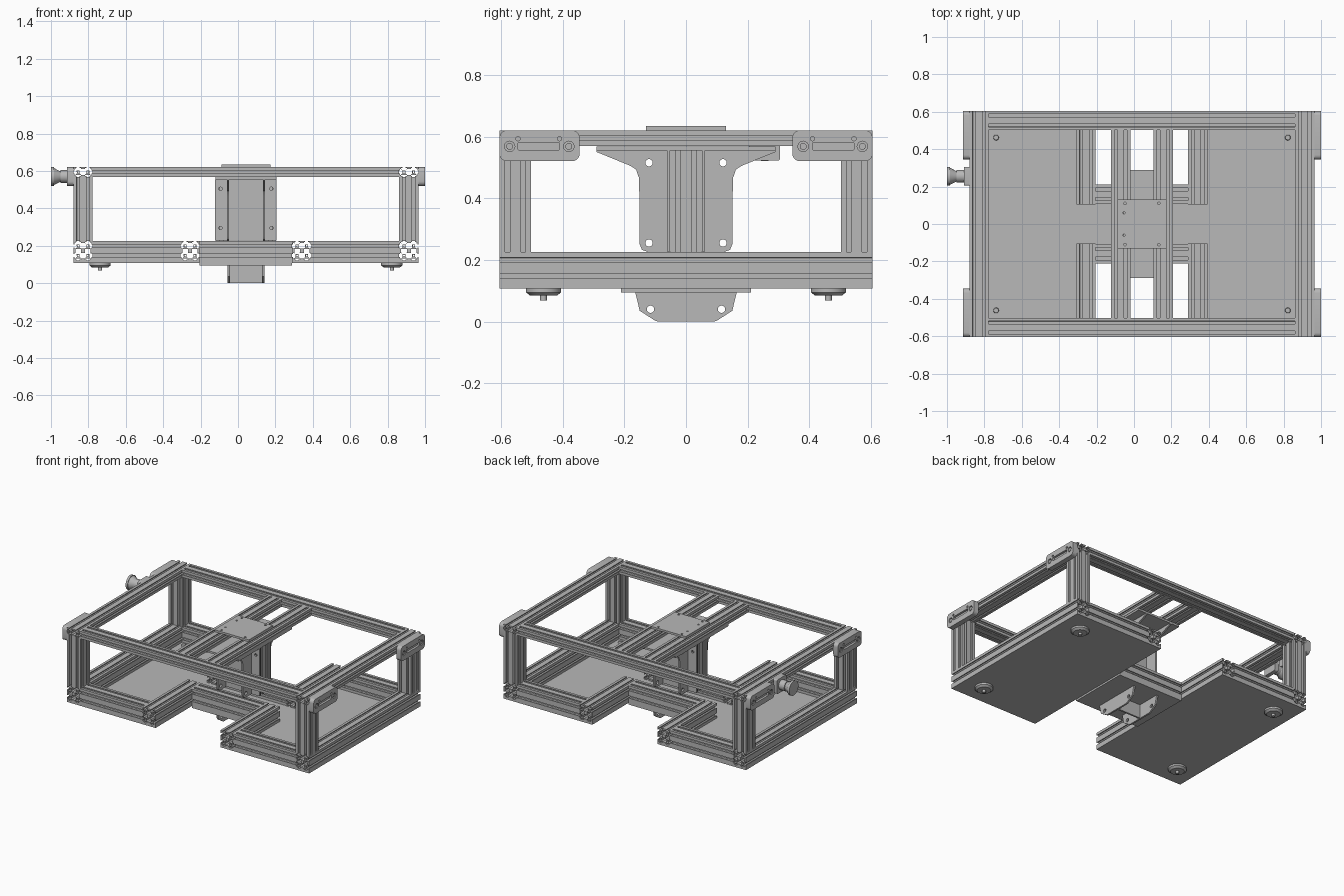
import bpy, bmesh, math
from mathutils import Matrix, Vector

if "Cube" in bpy.data.objects:
    bpy.data.objects.remove(bpy.data.objects["Cube"], do_unlink=True)

grey = bpy.data.materials.new("aluminium_grey")
grey.use_nodes = True
colour = (0.48, 0.48, 0.48, 1)
grey.diffuse_color = colour
grey.node_tree.nodes["Principled BSDF"].inputs["Base Color"].default_value = colour

XC = 0.0425          # middle of the frame in x
HX, HY = 0.9225, 0.605   # half size of the frame
W = 0.103            # wide side of an extrusion
Z0, Z1, Z2, Z3 = 0.122, 0.225, 0.569, 0.62   # rail heights
# Columns give the world direction of the profile's u, v and its length
AXES = {"x": ((0, 1, 0), (0, 0, 1), (1, 0, 0)),
        "y": ((1, 0, 0), (0, 0, 1), (0, -1, 0)),
        "z": ((1, 0, 0), (0, 1, 0), (0, 0, 1))}


def finish(name, bm):
    bmesh.ops.remove_doubles(bm, verts=bm.verts, dist=1e-5)
    bmesh.ops.recalc_face_normals(bm, faces=bm.faces)
    me = bpy.data.meshes.new(name)
    bm.to_mesh(me)
    bm.free()
    me.materials.clear()
    me.materials.append(grey)
    ob = bpy.data.objects.new(name, me)
    bpy.context.collection.objects.link(ob)
    bpy.ops.object.select_all(action='DESELECT')
    ob.select_set(True)
    bpy.context.view_layer.objects.active = ob
    bpy.ops.object.shade_smooth_by_angle(angle=math.radians(30))
    return ob


def prism(name, loops, axis, lo, hi):
    """Extrude an outline with holes (world coordinates) from lo to hi."""
    cu = bpy.data.curves.new(name + "_outline", 'CURVE')
    cu.dimensions, cu.fill_mode = '2D', 'BOTH'
    cu.extrude = (hi - lo) / 2
    for loop in loops:
        sp = cu.splines.new('POLY')
        sp.points.add(len(loop) - 1)
        for p, (u, v) in zip(sp.points, loop):
            p.co = (u, v, 0, 1)
        sp.use_cyclic_u = True
    tmp = bpy.data.objects.new(name + "_outline", cu)
    bpy.context.collection.objects.link(tmp)
    dg = bpy.context.evaluated_depsgraph_get()
    me = bpy.data.meshes.new_from_object(tmp.evaluated_get(dg))
    bm = bmesh.new()
    bm.from_mesh(me)
    bpy.data.objects.remove(tmp, do_unlink=True)
    bpy.data.meshes.remove(me)
    m = Matrix(AXES[axis]).transposed().to_4x4()
    m.translation["xyz".index(axis)] = (lo + hi) / 2
    bm.transform(m)
    return finish(name, bm)


def rect(u0, u1, v0, v1, r=0.0):
    if r == 0:
        return [(u0, v0), (u1, v0), (u1, v1), (u0, v1)]
    pts = []
    corners = [(u1 - r, v1 - r), (u0 + r, v1 - r), (u0 + r, v0 + r), (u1 - r, v0 + r)]
    for q, (cu, cv) in enumerate(corners):
        for i in range(6):
            a = (q + i / 5) * math.pi / 2
            pts.append((cu + r * math.cos(a), cv + r * math.sin(a)))
    return pts


def ring(u, v, r, n=16):
    return [(u + r * math.cos(i * math.tau / n), v + r * math.sin(i * math.tau / n)) for i in range(n)]


def box(name, x, y, z):
    return prism(name, [rect(*x, *y)], "z", *z)


def cone(name, axis, centre, lo, hi, r_lo, r_hi, n=32):
    """Round part along an axis; centre holds the other two coordinates."""
    bm = bmesh.new()
    bmesh.ops.create_cone(bm, cap_ends=True, segments=n, radius1=r_lo, radius2=r_hi, depth=hi - lo)
    rot = Matrix.Rotation(math.pi / 2, 4, 'Y') if axis == "x" else Matrix()
    mid = (lo + hi) / 2
    pos = (mid, *centre) if axis == "x" else (*centre, mid)
    bm.transform(Matrix.Translation(pos) @ rot)
    return finish(name, bm)


# T-slot half outline: offset along the face, depth into the face
SLOT = [(0.008, 0), (0.008, 0.005), (0.015, 0.005), (0.015, 0.010), (0.008, 0.018)]


def rail(name, axis, x, y, z):
    """Slotted extrusion filling a box, one slot for each 0.05 of its faces."""
    spans = {"x": (y, z, x), "y": (x, z, y), "z": (x, y, z)}[axis]
    (u0, u1), (v0, v1), (lo, hi) = spans
    nu, nv = round((u1 - u0) / 0.051), round((v1 - v0) / 0.051)
    cu, cv = (u1 - u0) / nu, (v1 - v0) / nv
    slot = [(-t, d) for t, d in SLOT] + [(t, d) for t, d in reversed(SLOT)]
    outer = []
    corners = [Vector(p) for p in rect(u0, u1, v0, v1)]
    for i, n in enumerate((nu, nv, nu, nv)):
        a, b = corners[i], corners[(i + 1) % 4]
        along = (b - a).normalized()
        inward = Vector((-along.y, along.x))
        outer.append(a[:])
        for k in range(n):
            mid = a + (b - a) * ((k + 0.5) / n)
            outer += [(mid + along * t + inward * d)[:] for t, d in slot]
    loops = [outer]
    # Hollow chambers between neighbouring cells, and a bore in each cell
    hexa = [(-0.018, -0.008), (-0.01, -0.015), (0.01, -0.015),
            (0.018, -0.008), (0.018, 0.008), (0.01, 0.015), (-0.01, 0.015), (-0.018, 0.008)]
    for i in range(nu):
        for j in range(nv):
            pu, pv = u0 + cu * (i + 0.5), v0 + cv * (j + 0.5)
            loops.append(ring(pu, pv, 0.005, 8))
            if i < nu - 1:
                loops.append([(pu + cu / 2 + a, pv + b) for a, b in hexa])
            if j < nv - 1:
                loops.append([(pu + b, pv + cv / 2 + a) for a, b in hexa])
    return prism(name, loops, axis, lo, hi)


def mx(s, a, b):
    """Span from a to b away from the middle, on side s in x."""
    return tuple(sorted((XC + s * a, XC + s * b)))


def my(s, a, b):
    return tuple(sorted((s * a, s * b)))


IN = 0.2475          # inner edge of the inner lower rails
for s, side in ((1, "left"), (-1, "right")):
    outer_x = mx(s, HX - W, HX)
    # Long side rails, base panel and middle top rail
    rail(f"lower_side_rail_{side}", "y", outer_x, (-HY, HY), (Z0, Z1))
    rail(f"top_side_rail_{side}", "y", outer_x, (-HY, HY), (Z2, Z3))
    rail(f"top_middle_rail_{side}", "y", mx(s, 0.0625, 0.0625 + W), (-HY + W, HY - W), (Z2, Z3))
    box(f"base_panel_{side}", mx(s, IN, HX), (-HY, HY), (0.107, Z0))

    # Central upright, with its T-shaped gusset plate
    rail(f"centre_post_{side}", "z", mx(s, 0.1045, 0.157), (-W / 2, W / 2), (Z1, 0.555))
    half = [(0.29, 0.568), (0.29, 0.55), (0.18, 0.505), (0.162, 0.493), (0.152, 0.465),
            (0.15, 0.25), (0.143, 0.233), (0.125, 0.226), (0.06, 0.226)]
    tee = half + [(-y, z) for y, z in reversed(half)]
    holes = [ring(y, z, 0.012) for y in (-0.12, 0.12) for z in (0.255, 0.515)]
    prism(f"gusset_plate_{side}", [tee] + holes, "x", *mx(s, 0.09, 0.102))

    # Lug plate beneath the centre
    half = [(0.165, 0.096), (0.15, 0.035), (0.1, 0.003), (0.09, 0)]
    lug = half + [(-y, z) for y, z in reversed(half)]
    prism(f"lug_plate_{side}", [lug, ring(0.115, 0.04, 0.012), ring(-0.115, 0.04, 0.012)],
          "x", *mx(s, 0.086, 0.098))

    for t, end in ((-1, "front"), (1, "back")):
        tag = f"{end}_{side}"
        rail(f"corner_post_{tag}", "z", outer_x, my(t, HY - W, HY), (Z1, Z2))
        rail(f"lower_end_rail_{tag}", "x", mx(s, IN + W, HX - W), my(t, HY - W, HY), (Z0, Z1))
        rail(f"inner_rail_{tag}", "y", mx(s, IN, IN + W), my(t, 0.105, HY), (Z0, Z1))

        # Corner handle with a recessed slot and two screws
        y = my(t, 0.345, HY)
        body = rect(*y, 0.52, Z3, 0.024)
        slot = rect(*my(t, 0.41, 0.545), 0.557, 0.58, 0.004)
        pins = [ring(t * p, 0.593, 0.007, 12) for p in (0.41, 0.545)]
        prism(f"handle_base_{tag}", [body], "x", *mx(s, HX, HX + 0.02))
        prism(f"handle_face_{tag}", [body, slot] + pins + [ring(t * p, 0.568, 0.017) for p in (0.38, 0.572)],
              "x", *mx(s, HX + 0.02, HX + 0.035))
        for p in (0.38, 0.572):
            cone(f"handle_screw_{tag}", "x", (t * p, 0.568), *mx(s, HX + 0.018, HX + 0.033), 0.011, 0.011, 16)

        # Levelling foot and its bolt head
        foot = (XC + s * 0.78, t * 0.462)
        cone(f"foot_disc_{tag}", "z", foot, 0.095, 0.107, 0.057, 0.057)
        cone(f"foot_taper_{tag}", "z", foot, 0.084, 0.095, 0.043, 0.057)
        cone(f"foot_stem_{tag}", "z", foot, 0.068, 0.086, 0.011, 0.011, 16)
        cone(f"foot_bolt_{tag}", "z", foot, Z0, 0.135, 0.015, 0.013, 16)

for t, end in ((-1, "front"), (1, "back")):
    rail(f"top_end_rail_{end}", "x", (XC - HX + W, XC + HX - W), my(t, HY - W, HY), (Z2, Z3))
    rail(f"lower_cross_rail_{end}", "x", (XC - IN, XC + IN), my(t, 0.107, 0.21), (Z0, Z1))
    # Plate tying the two centre posts together
    holes = [ring(XC + s * 0.136, z, 0.009) for s in (-1, 1) for z in (0.295, 0.505)]
    prism(f"centre_tie_plate_{end}", [rect(XC - 0.1645, XC + 0.1645, 0.228, 0.555)] + holes,
          "y", *my(t, W / 2, W / 2 + 0.01))

# Plates at the centre
box("top_flange", (XC - 0.164, XC + 0.164), (-0.29, 0.29), (0.555, 0.568))
prism("top_plate", [rect(XC - 0.132, XC + 0.132, -0.13, 0.13)]
      + [ring(XC + a, b, 0.007, 12) for a in (-0.09, 0.09) for b in (-0.11, 0.11)]
      + [ring(XC - 0.095, b, 0.006, 12) for b in (-0.06, 0.06)], "z", Z3, 0.634)
box("centre_base_plate", (XC - IN, XC + IN), (-0.21, 0.21), (0.095, Z0))
box("lug_web", (XC - 0.088, XC + 0.088), (-0.006, 0.006), (0.002, 0.096))

# Round knob on the right side
KNOB = (0.255, 0.57)
prism("knob_mount", [rect(0.205, 0.305, 0.522, Z3, 0.008)], "x", -0.908, XC - HX)
cone("knob_collar", "x", KNOB, -0.95, -0.905, 0.034, 0.034)
cone("knob_taper", "x", KNOB, -0.985, -0.95, 0.046, 0.028)
cone("knob_cap", "x", KNOB, -1.0, -0.985, 0.05, 0.05)
